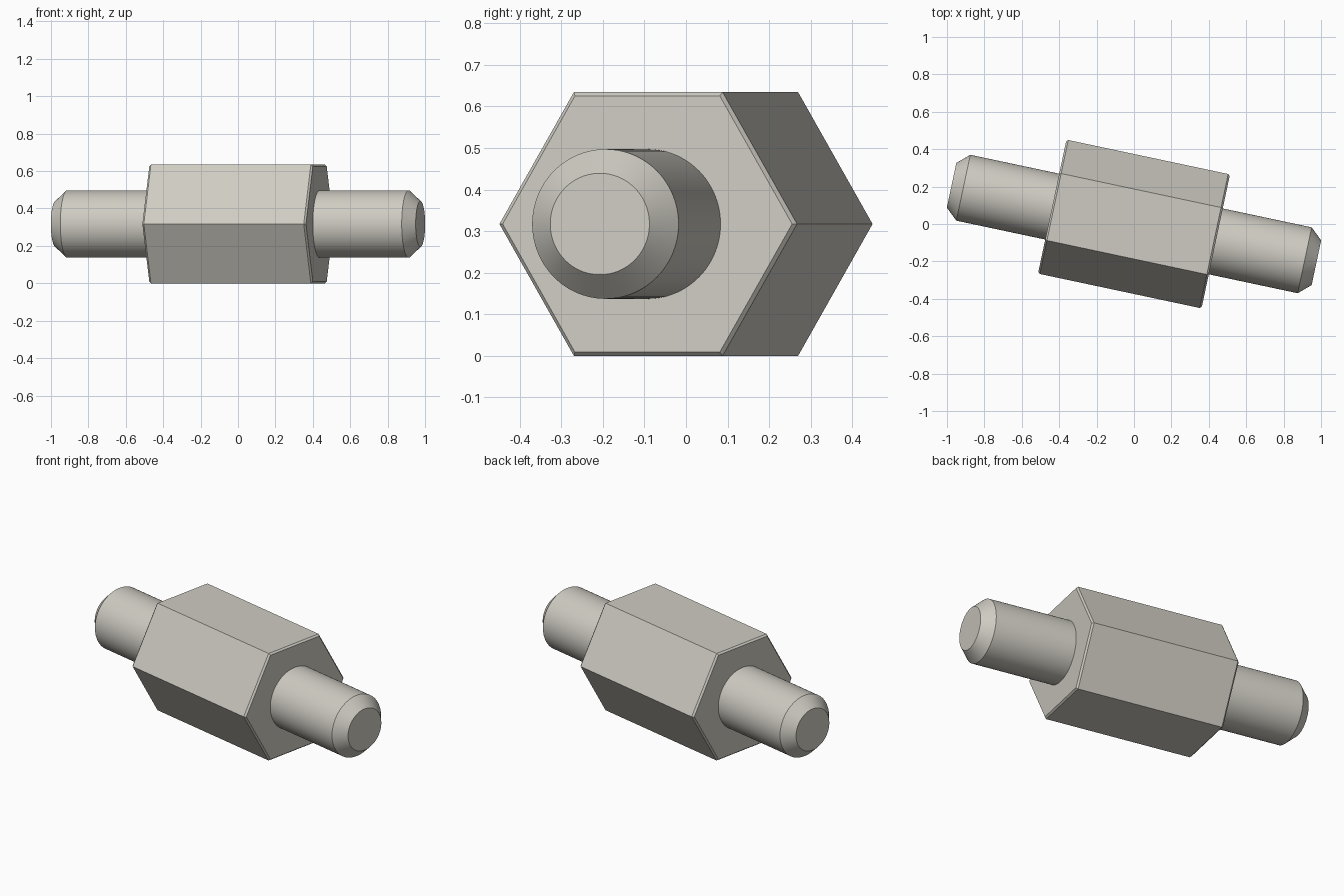
import bpy, bmesh, math
from mathutils import Matrix

cube = bpy.data.objects.get("Cube")
if cube:
    bpy.data.objects.remove(cube, do_unlink=True)

CENTRE_Z = 0.317
TILT = math.radians(-12)      # axis turned in plan
HEX_R = CENTRE_Z / math.cos(math.pi / 6)
HEX_HALF = 0.447

metal = bpy.data.materials.new("warm_grey_metal")
metal.use_nodes = True
colour = (0.62, 0.60, 0.54, 1)
metal.diffuse_color = colour
metal.node_tree.nodes["Principled BSDF"].inputs["Base Color"].default_value = colour


def loft(name, sides, profile, smooth, start_cap=True):
    """Sweep (position, radius) rings along the part's axis."""
    bm = bmesh.new()
    rings = []
    for x, r in profile:
        angles = [2 * math.pi * i / sides for i in range(sides)]
        rings.append([bm.verts.new((x, r * math.cos(a), r * math.sin(a))) for a in angles])
    for a, b in zip(rings, rings[1:]):
        for i in range(sides):
            j = (i + 1) % sides
            bm.faces.new((a[i], a[j], b[j], b[i]))
    if start_cap:
        bm.faces.new(rings[0])
    bm.faces.new(rings[-1])
    bmesh.ops.recalc_face_normals(bm, faces=bm.faces)
    bm.transform(Matrix.Translation((0, 0, CENTRE_Z)) @ Matrix.Rotation(TILT, 4, "Z"))
    mesh = bpy.data.meshes.new(name)
    bm.to_mesh(mesh)
    bm.free()
    mesh.materials.append(metal)
    obj = bpy.data.objects.new(name, mesh)
    bpy.context.collection.objects.link(obj)
    if smooth:
        bpy.ops.object.select_all(action="DESELECT")
        obj.select_set(True)
        bpy.context.view_layer.objects.active = obj
        bpy.ops.object.shade_smooth_by_angle(angle=math.radians(25))
    return obj


# Hexagonal body with narrow end chamfers
edge = 0.01
loft("hex_body", 6, [(-HEX_HALF, HEX_R - edge), (-HEX_HALF + edge, HEX_R),
                     (HEX_HALF - edge, HEX_R), (HEX_HALF, HEX_R - edge)], False)

# Chamfered round studs on both ends
for name, side in (("left_stud", 1), ("right_stud", -1)):
    loft(name, 96, [(side * HEX_HALF, 0.18), (side * 0.933, 0.18), (side * 0.997, 0.122)],
         True, start_cap=False)
